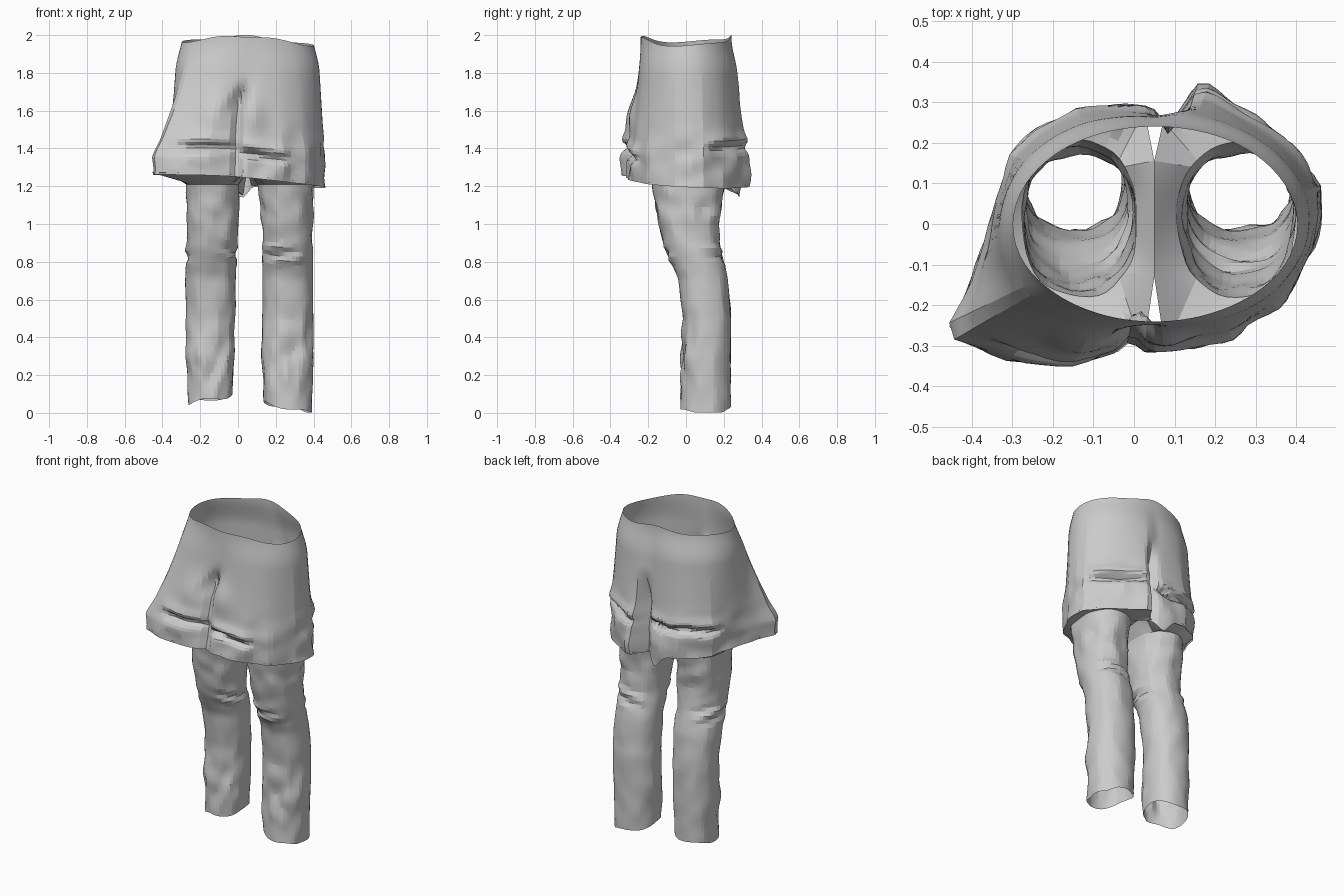
import bpy, bmesh, math
from mathutils import Vector, noise

if "Cube" in bpy.data.objects:
    bpy.data.objects.remove(bpy.data.objects["Cube"])

SEG = 84
CX = 0.05


def bump(v, centre, width):
    return math.exp(-((v - centre) / width) ** 2)


def smooth(a, b, v):
    t = min(1, max(0, (v - a) / (b - a)))
    return t * t * (3 - 2 * t)


def ang_diff(a, b):
    return (a - b + math.pi) % (2 * math.pi) - math.pi


def loft(name, rings):
    # open tube through a list of equally long rings
    bm = bmesh.new()
    rows = [[bm.verts.new(p) for p in r] for r in rings]
    for a, b in zip(rows, rows[1:]):
        n = len(a)
        for i in range(n):
            bm.faces.new((a[i], b[i], b[(i + 1) % n], a[(i + 1) % n]))
    bmesh.ops.recalc_face_normals(bm, faces=bm.faces)
    me = bpy.data.meshes.new(name)
    bm.to_mesh(me)
    bm.free()
    ob = bpy.data.objects.new(name, me)
    bpy.context.collection.objects.link(ob)
    bpy.context.view_layer.objects.active = ob
    ob.select_set(True)
    bpy.ops.object.shade_smooth_by_angle(angle=math.radians(12))
    ob.select_set(False)


# plan outline of the flared hem, read counter-clockwise from the right side
HEM = [(.46, .03), (.455, .1), (.38, .2), (.29, .265), (.15, .355), (.06, .285),
       (-.14, .288), (-.23, .24), (-.3, .17), (-.355, 0), (-.4, -.14), (-.462, -.26),
       (-.44, -.292), (-.21, -.352), (-.14, -.348), (0, -.3), (.05, -.31),
       (.14, -.3), (.25, -.275), (.36, -.2), (.445, -.06)]


def hem_radius(t):
    # distance from the centre to the hem outline along angle t
    d = Vector((math.cos(t), math.sin(t)))
    for i, p in enumerate(HEM):
        a = Vector(p) - Vector((CX, 0))
        e = Vector(HEM[(i + 1) % len(HEM)]) - Vector(p)
        den = d.x * e.y - d.y * e.x
        if abs(den) > 1e-9:
            r = (a.x * e.y - a.y * e.x) / den
            s = (a.x * d.y - a.y * d.x) / den
            if r > 0 and -1e-6 <= s <= 1 + 1e-6:
                return r
    return .4


FRONT = math.atan2(-.3, -.06)
BACK = math.atan2(.29, .05)


def tunic_point(k, t):
    c, s = math.cos(t), math.sin(t)
    top = 1.955 + .04 * s * s - .01 * c + .006 * math.sin(5 * t)
    hem = 1.225 - .03 * c - .02 * s - .07 * bump(ang_diff(t, BACK + .28), 0, .15)
    z = top + (hem - top) * k
    q = min(1, max(0, (1.97 - z) / .62))
    w = q ** (1 + .7 * abs(s))
    waist = 1 / math.sqrt((c / .345) ** 2 + (s / .24) ** 2)
    waist += .035 * smooth(2.0, 1.8, z) * (abs(c) * .8 + max(0, s) * .6)
    r = waist * (1 - w) + hem_radius(t) * w
    # gathered creases at the front opening and back vent
    f, b = ang_diff(t, FRONT), ang_diff(t, BACK)
    r -= bump(f, 0, .05) * .03 * smooth(1.66, 1.58, z)
    r -= bump(f - (z - 1.64) * 1.3, 0, .13) * .05 * bump(z, 1.66, .07)
    r += .028 * bump(abs(f), .3, .2) * bump(z, 1.58, .1)
    r -= bump(b, 0, .11) * .075 * smooth(1.75, 1.5, z)
    # folded pocket and hem ledges
    x = CX + r * c
    if s < 0:
        mask = smooth(-.36, -.24, x) * smooth(.32, .2, x) * (1 - bump(x, 0, .03))
        zl = 1.41 - .04 * smooth(-.02, .02, x) - .1 * abs(x) * (x > 0)
    else:
        mask, zl = smooth(.2, .45, s) * (1 - bump(b, 0, .2)), 1.4
    zl += .02 * noise.noise((x * 7, s, 3))
    r += mask * (.014 * bump(z, zl + .045, .03) - .035 * bump(z, zl, .02))
    # cloth creasing on the lower half
    r += .02 * smooth(1.6, 1.3, z) * noise.noise((x * 9, r * s * 9, z * 9))
    return (CX + r * c, r * s, z)


ROWS = 46
loft("tunic", [[tunic_point(j / ROWS, 2 * math.pi * i / SEG) for i in range(SEG)]
               for j in range(ROWS + 1)])

# front/back depth of both legs: z, y min, y max
DEPTH = [(0, -.03, .235), (.5, -.015, .238), (.72, -.045, .22), (.88, -.115, .18),
         (1.0, -.145, .172), (1.22, -.18, .205)]
# widths: z, x min, x max
LEFT = [(0, -.26, -.035), (.3, -.275, -.02), (.7, -.278, -.012), (1.0, -.27, 0),
        (1.22, -.275, .01)]
RIGHT = [(0, .14, .39), (.3, .125, .40), (.7, .13, .397), (1.0, .128, .395),
         (1.22, .105, .40)]


def sample(table, z):
    for a, b in zip(table, table[1:]):
        if z <= b[0]:
            f = (z - a[0]) / (b[0] - a[0])
            return [a[n] + (b[n] - a[n]) * f for n in (1, 2)]
    return table[-1][1:]


def leg(name, widths, hem_base, hem_slope, seed):
    rings, n, rows = [], 44, 50
    side = 1 if widths is RIGHT else -1
    for j in range(rows + 1):
        ring = []
        for i in range(n):
            t = 2 * math.pi * i / n
            c, s = math.cos(t), math.sin(t)
            low = max(.003, hem_base + hem_slope * c + .01 * math.sin(3 * t + seed))
            z = low + (1.21 - low) * j / rows
            x0, x1 = sample(widths, z)
            y0, y1 = sample(DEPTH, z)
            # knee folds, ankle creases and general wrinkles
            patch = .5 + .5 * math.sin(2 * t + seed + 9 * z)
            d = .011 * patch * math.sin(z * 70 + 3 * math.sin(t + seed)) * bump(z, .84, .06)
            d += .005 * patch * math.sin(z * 42 + 3 * c) * bump(z, 1.08, .1)
            wr = .006 + .022 * bump(z, .28, .16) * max(0, -s) + .01 * bump(z, 1.08, .13)
            d += wr * noise.noise((c * 2 + seed, s * 2, z * 8))
            p = .92                  # slightly squared section
            ex = math.copysign(abs(c) ** p, c)
            ey = math.copysign(abs(s) ** p, s)
            ring.append(((x0 + x1) / 2 + ((x1 - x0) / 2 + d) * ex,
                         (y0 + y1) / 2 + ((y1 - y0) / 2 + d) * ey, z))
        rings.append(ring)
    # underside of the tunic: spreads from the leg top to the hem and crotch seam
    target = []
    for i, (x, y, z) in enumerate(rings[-1]):
        c = math.cos(2 * math.pi * i / n)
        if c * side > -.75:
            # spread outer points evenly along this half of the hem
            ph = math.acos(max(-1, min(1, c * side)))
            ph = math.copysign(ph / math.acos(-.75) * math.pi / 2, math.sin(2 * math.pi * i / n))
            h = tunic_point(.985, ph if side > 0 else math.pi - ph)
            target.append(Vector(h))
        else:
            target.append(Vector((CX, y * 1.1, 1.28)))
    base = [Vector(p) for p in rings[-1]]
    for f in (.25, .5, .75, 1):
        rings.append([a.lerp(b, f) for a, b in zip(base, target)])
    loft(name, rings)


leg("left_trouser_leg", LEFT, .07, .02, 1.0)
leg("right_trouser_leg", RIGHT, .025, -.03, 4.0)
